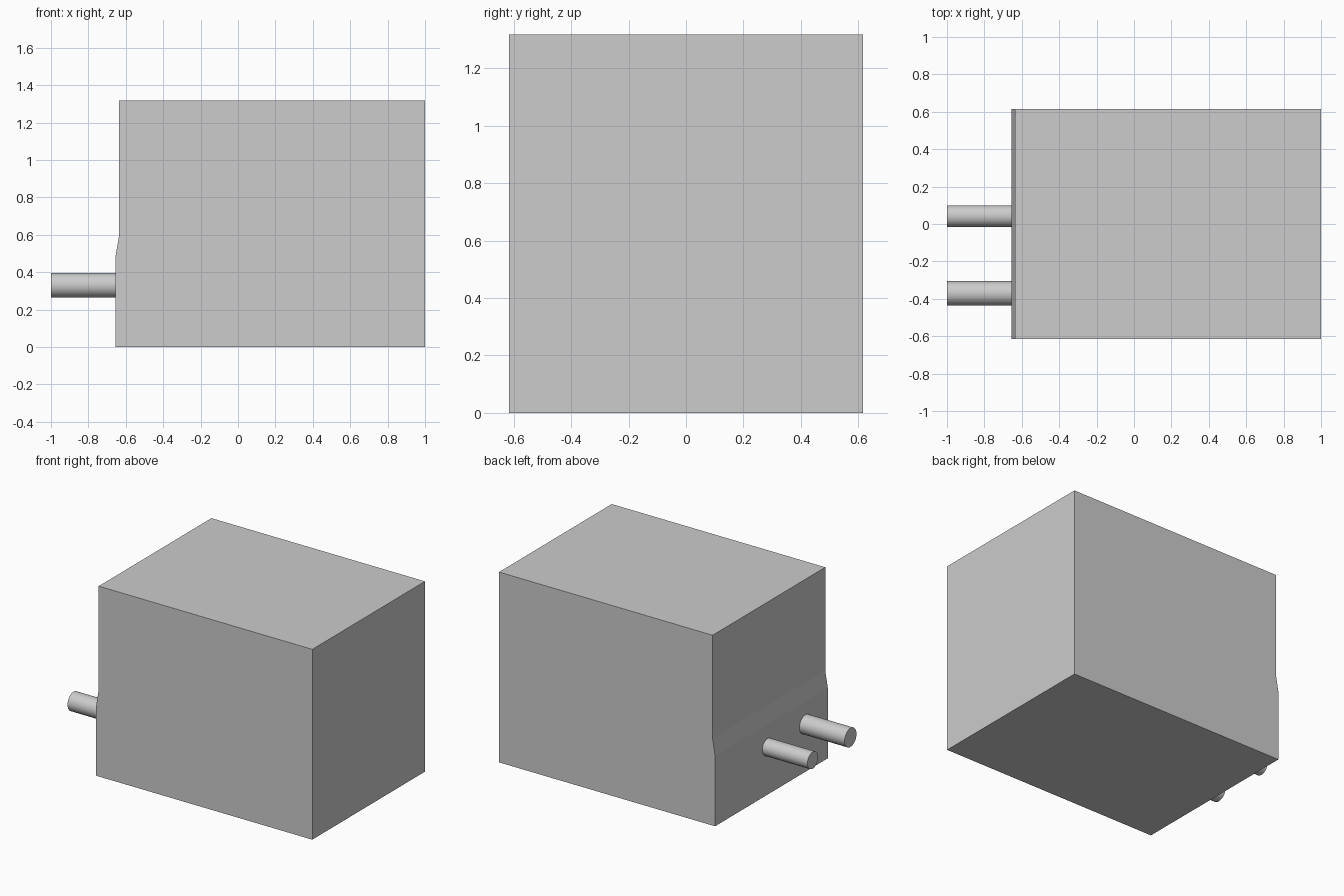
import bpy, bmesh, math

if "Cube" in bpy.data.objects:
    bpy.data.objects.remove(bpy.data.objects["Cube"])

grey = bpy.data.materials.new("light grey")
grey.diffuse_color = (0.604, 0.604, 0.604, 1)
grey.use_nodes = True
grey.node_tree.nodes["Principled BSDF"].inputs["Base Color"].default_value = grey.diffuse_color

HALF_DEPTH = 0.616

# Housing: side profile with a slightly stepped back wall, extruded along y
profile = [(-0.654, 0), (1, 0), (1, 1.317), (-0.635, 1.317), (-0.635, 0.6), (-0.654, 0.49)]
bm = bmesh.new()
face = bm.faces.new([bm.verts.new((x, -HALF_DEPTH, z)) for x, z in profile])
ext = bmesh.ops.extrude_face_region(bm, geom=[face])
bmesh.ops.translate(bm, vec=(0, 2 * HALF_DEPTH, 0),
                    verts=[g for g in ext["geom"] if isinstance(g, bmesh.types.BMVert)])
bmesh.ops.recalc_face_normals(bm, faces=bm.faces)
mesh = bpy.data.meshes.new("housing")
bm.to_mesh(mesh)
bm.free()
mesh.materials.append(grey)
housing = bpy.data.objects.new("housing", mesh)
bpy.context.collection.objects.link(housing)


# Pipe stubs on the back wall, running along x
def pipe(name, y, radius):
    x0, x1 = -1, -0.65
    bpy.ops.mesh.primitive_cylinder_add(vertices=40, radius=radius, depth=x1 - x0,
                                        location=((x0 + x1) / 2, y, 0.33),
                                        rotation=(0, math.pi / 2, 0))
    obj = bpy.context.object
    obj.name = name
    obj.data.materials.append(grey)
    bpy.ops.object.shade_smooth_by_angle(angle=math.radians(30))


pipe("small_pipe", 0.042, 0.058)
pipe("large_pipe", -0.371, 0.065)
